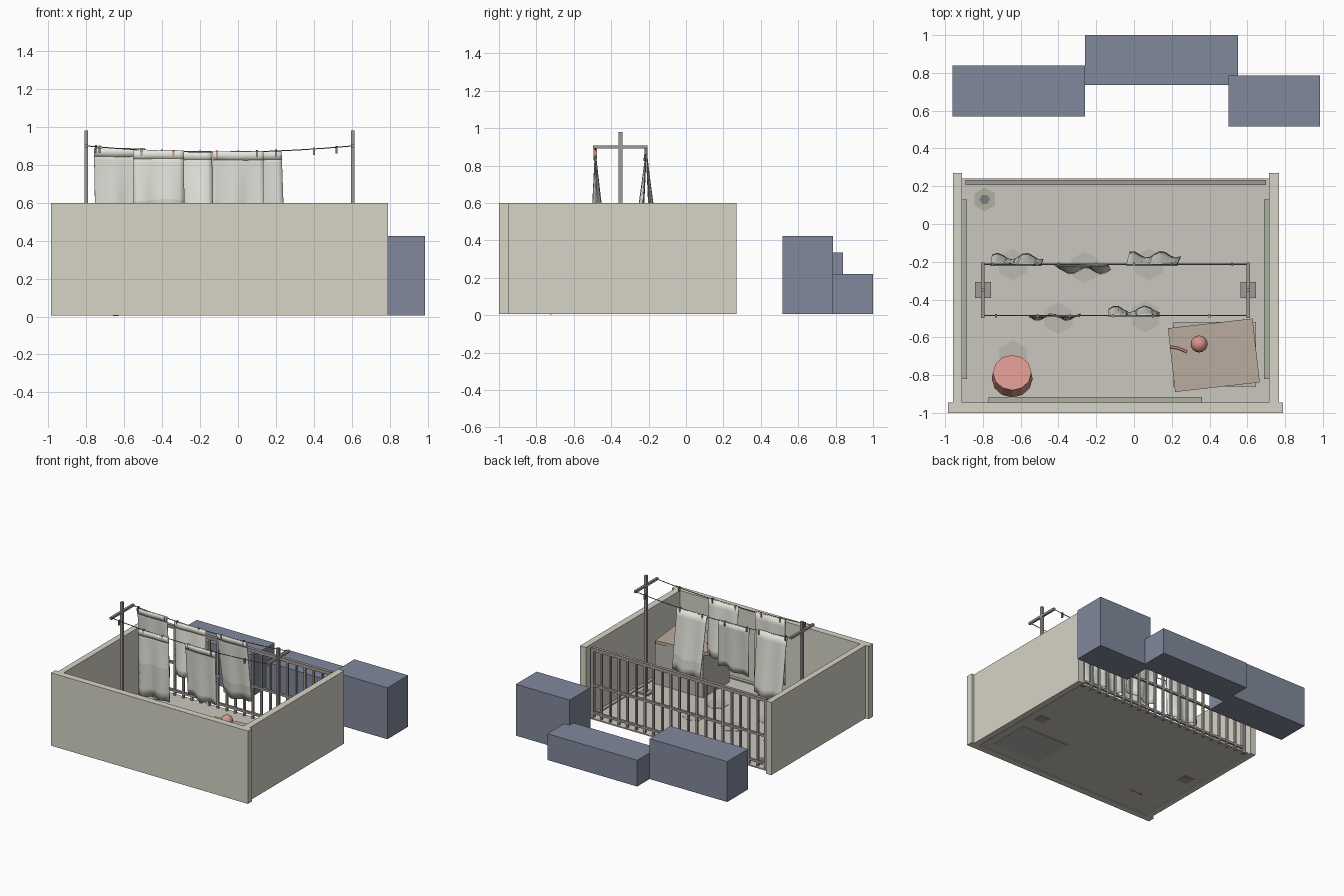
import bpy, bmesh, math
from mathutils import Vector

if "Cube" in bpy.data.objects:
    bpy.data.objects.remove(bpy.data.objects["Cube"])

def mat(name, c):
    m = bpy.data.materials.new(name)
    m.diffuse_color = (*c, 1)
    m.use_nodes = True
    m.node_tree.nodes["Principled BSDF"].inputs["Base Color"].default_value = m.diffuse_color
    return m

WALL = mat("plaster", (.68, .66, .57))
FLOOR = mat("concrete", (.60, .57, .52))
DAMP = mat("damp", (.51, .49, .45))
MOSS = mat("moss", (.42, .45, .36))
BLUE = mat("distant_blue", (.22, .25, .33))
METAL = mat("rusty_metal", (.36, .33, .31))
DARK = mat("dark", (.2, .21, .21))
CLOTH = mat("cloth", (.80, .80, .74))
STAIN = mat("cloth_dark", (.66, .66, .60))
RED = mat("red", (.66, .30, .26))
GREEN = mat("green", (.30, .40, .33))
BROWN = mat("cardboard", (.50, .41, .35))
CRATE = mat("crate_grey", (.50, .48, .45))

def finish(name, bm, m):
    me = bpy.data.meshes.new(name)
    bm.to_mesh(me)
    bm.free()
    ob = bpy.data.objects.new(name, me)
    bpy.context.collection.objects.link(ob)
    me.materials.append(m)
    return ob

def box(name, x0, x1, y0, y1, z0, z1, m, rot=0):
    bm = bmesh.new()
    bmesh.ops.create_cube(bm, size=1)
    bmesh.ops.scale(bm, vec=(x1 - x0, y1 - y0, z1 - z0), verts=bm.verts)
    ob = finish(name, bm, m)
    ob.location = ((x0 + x1) / 2, (y0 + y1) / 2, (z0 + z1) / 2)
    ob.rotation_euler.z = rot
    return ob

def prism(name, loc, r1, r2, h, n, m, turn=0):
    bm = bmesh.new()
    bmesh.ops.create_cone(bm, cap_ends=True, segments=n, radius1=r1, radius2=r2, depth=h)
    ob = finish(name, bm, m)
    ob.location = loc
    ob.rotation_euler.z = turn
    return ob

def tube(name, pts, r, m):
    cu = bpy.data.curves.new(name, 'CURVE')
    cu.dimensions = '3D'
    cu.bevel_depth, cu.bevel_resolution, cu.use_fill_caps = r, 1, True
    s = cu.splines.new('POLY')
    s.points.add(len(pts) - 1)
    for p, c in zip(s.points, pts):
        p.co = (*c, 1)
    ob = bpy.data.objects.new(name, cu)
    bpy.context.collection.objects.link(ob)
    cu.materials.append(m)
    return ob

# Floor and parapet walls
F = .022
box("floor", -.955, .765, -.97, .24, .012, F, FLOOR)
box("front_wall", -.985, .79, -1, -.945, .006, .6, WALL)
box("left_wall", -.958, -.91, -.95, .27, .006, .6, WALL)
box("right_wall", .714, .767, -.95, .27, .006, .6, WALL)

# Moss strips along the walls
box("left_moss", -.912, -.885, -.82, .13, F - .005, F + .008, MOSS)
box("right_moss", .687, .716, -.82, .13, F - .005, F + .008, MOSS)
box("front_moss", -.77, .36, -.947, -.915, F - .005, F + .008, MOSS)

# Damp patches and drain
for i, (x, y) in enumerate([(-.64, -.215), (-.26, -.23), (.08, -.215),
                            (-.40, -.50), (.06, -.49), (-.64, -.70)]):
    prism(f"damp_patch_{i}", (x, y, F + .001), .085, .085, .004, 6, DAMP, math.pi / 6 * 0)
prism("drain_moss", (-.79, .13, F + .002), .063, .063, .006, 6, MOSS)
prism("drain_cover", (-.79, .13, F + .006), .028, .028, .01, 6, DARK, math.pi / 6)

# Back railing
for nm, z, h in (("top_rail", .578, .026), ("mid_rail", .285, .018), ("low_rail", .06, .018)):
    box(nm, -.885, .69, .22 - h / 2, .22 + h / 2, z - h / 2, z + h / 2, METAL)
for i in range(21):
    x = -.88 + i * 1.565 / 20
    r = .013 if i in (0, 20) else .008
    box(f"baluster_{i}", x - r, x + r, .22 - r, .22 + r, .008, .585, METAL)

# Clothesline posts
for side, x in (("left", -.8), ("right", .605)):
    box(side + "_post_base", x - .042, x + .042, -.392, -.308, .008, F + .012, METAL)
    box(side + "_post", x - .01, x + .01, -.36, -.34, .008, .98, METAL)
    box(side + "_crossarm", x - .009, x + .009, -.497, -.205, .891, .909, METAL)

def line_z(x):
    return .9 - .033 * (1 - ((x + .0975) / .7025) ** 2)

BACK, FRONT = -.213, -.485
for nm, y in (("back_line", BACK), ("front_line", FRONT)):
    pts = [(-.8 + 1.405 * i / 10, y) for i in range(11)]
    tube(nm, [(x, y, line_z(x)) for x, y in pts], .003, DARK)

# Hanging sheets: wavy single layer with folded top flap
def sheet(name, x0, x1, y, bottom, swing, phase, stain=0):
    top = line_z((x0 + x1) / 2) + .003
    for part, low, off, rows in (("", bottom, 0, 8), ("_flap", top - .045, -.006, 2)):
        bm = bmesh.new()
        cols, grid = 10, []
        for j in range(rows + 1):
            z = top + (low - top) * j / rows
            t = (top - z) / (top - bottom)
            row = []
            for i in range(cols + 1):
                u = i / cols
                w = math.sin(u * math.pi * 3.5 + phase)
                row.append(bm.verts.new((x0 + (x1 - x0) * u + .02 * t * math.sin(phase),
                                         y + off + t * (swing + .018 * w),
                                         z + .012 * t * math.cos(u * 5 + phase))))
            grid.append(row)
        for j in range(rows):
            for i in range(cols):
                f = bm.faces.new((grid[j][i], grid[j + 1][i], grid[j + 1][i + 1], grid[j][i + 1]))
                f.smooth = True
                f.material_index = int(f.calc_center_median().z < stain)
        ob = finish(name + part, bm, CLOTH)
        ob.data.materials.append(STAIN)
        s = ob.modifiers.new("thickness", 'SOLIDIFY')
        s.thickness, s.offset = .005, 0

sheet("sheet_1", -.76, -.49, BACK, .38, .04, .5)
sheet("sheet_2", -.42, -.14, BACK, .47, -.035, 2)
sheet("sheet_3", -.04, .23, BACK, .37, .05, 1, .5)
sheet("sheet_4", -.555, -.285, FRONT, .35, -.008, 3, .63)
sheet("sheet_5", -.135, .135, FRONT, .43, .033, 0)

# Clothes pegs
for i, (x, y, m) in enumerate([(-.75, BACK, DARK), (-.51, BACK, GREEN), (-.40, BACK, DARK),
                               (-.2, BACK, RED), (0, BACK, GREEN), (.2, BACK, DARK),
                               (.52, BACK, DARK), (-.73, FRONT, DARK), (-.51, FRONT, GREEN),
                               (-.34, FRONT, RED), (-.11, FRONT, RED), (.1, FRONT, DARK),
                               (.4, FRONT, RED)]):
    z = line_z(x)
    box(f"peg_{i}", x - .005, x + .005, y - .01, y + .008, z - .032, z + .008, m)

# Tilted basin
basin = prism("basin", (-.645, -.803, .083), .108, .102, .08, 12, RED, 0)
basin.rotation_euler.x = -.42

# Crate with skewed lid, ball and stick on top
box("crate", .21, .645, -.86, -.52, .008, .362, CRATE)
box("crate_lid", .197, .648, -.865, -.525, .36, .385, BROWN, math.radians(6.5))
bm = bmesh.new()
bmesh.ops.create_uvsphere(bm, u_segments=16, v_segments=10, radius=.045)
ball = finish("ball", bm, RED)
ball.location = (.345, -.635, .428)
for p in ball.data.polygons:
    p.use_smooth = True
tube("stick", [(.19, -.65, .391), (.235, -.658, .391), (.28, -.677, .391)], .007, RED)

# Neighbouring blocks behind
box("block_left", -.96, -.26, .57, .84, .006, .335, BLUE)
box("block_middle", -.26, .55, .735, 1, .006, .22, BLUE)
box("block_right", .5, .985, .517, .785, .006, .425, BLUE)
